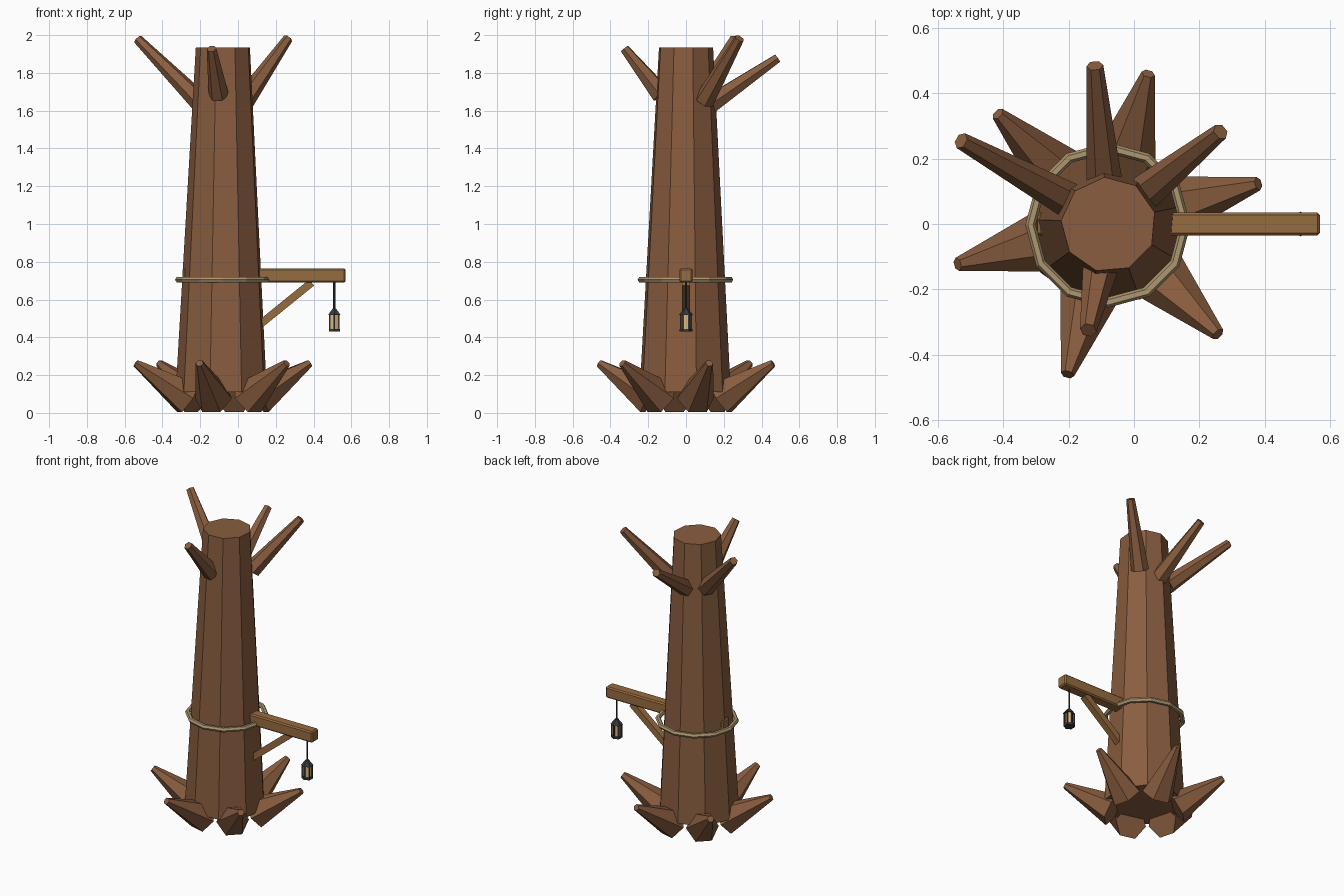
import bpy, bmesh
from math import sin, cos, radians, pi, hypot
from mathutils import Vector

if "Cube" in bpy.data.objects:
    bpy.data.objects.remove(bpy.data.objects["Cube"])


def material(name, color):
    m = bpy.data.materials.new(name)
    m.diffuse_color = (*color, 1)
    m.use_nodes = True
    m.node_tree.nodes["Principled BSDF"].inputs["Base Color"].default_value = m.diffuse_color
    return m


BARK = material("bark", (0.25, 0.11, 0.05))
WOOD = material("cut_wood", (0.31, 0.15, 0.05))
ROPE = material("rope", (0.42, 0.31, 0.16))
IRON = material("iron", (0.04, 0.04, 0.045))
GLOW = material("lantern_glass", (0.75, 0.5, 0.2))


def add_object(name, bm, mat):
    bmesh.ops.recalc_face_normals(bm, faces=bm.faces)
    mesh = bpy.data.meshes.new(name)
    bm.to_mesh(mesh)
    bm.free()
    mesh.materials.append(mat)
    ob = bpy.data.objects.new(name, mesh)
    bpy.context.collection.objects.link(ob)
    return ob


def taper(name, p0, p1, r0, r1, n, mat, phase=0):
    """Capped n-sided tapered prism from p0 to p1."""
    p0, p1 = Vector(p0), Vector(p1)
    d = (p1 - p0).normalized()
    upright = hypot(d.x, d.y) < 0.05
    side = Vector((1, 0, 0)) if upright else Vector((0, 0, 1)).cross(d).normalized()
    up = d.cross(side)
    bm = bmesh.new()
    rings = []
    for p, r in ((p0, r0), (p1, r1)):
        rings.append([bm.verts.new(p + r * (cos(a) * side + sin(a) * up))
                      for a in (radians(phase) + 2 * pi * i / n for i in range(n))])
    a, b = rings
    for i in range(n):
        j = (i + 1) % n
        bm.faces.new((a[i], a[j], b[j], b[i]))
    bm.faces.new(a[::-1])
    bm.faces.new(b)
    return add_object(name, bm, mat)


CX = -0.08

# Nine-sided trunk
taper("trunk", (-0.085, -0.008, 0.11), (-0.078, -0.002, 1.935), 0.246, 0.146, 9, BARK, 15)

# Six upturned roots
for i in range(6):
    a = radians(15 + 60 * i)
    taper(f"root_{i + 1}",
          (CX + 0.19 * cos(a), 0.19 * sin(a), 0.077),
          (CX + 0.477 * cos(a), 0.477 * sin(a), 0.263),
          0.1, 0.021, 6, BARK)

# Four bare branches: base, tip
branches = [
    ((-0.20, 0.073, 1.645), (-0.53, 0.255, 1.978)),
    ((0.035, 0.098, 1.655), (0.265, 0.283, 1.982)),
    ((-0.09, 0.125, 1.632), (-0.12, 0.485, 1.878)),
    ((-0.102, -0.13, 1.685), (-0.14, -0.325, 1.928)),
]
for i, (base, tip) in enumerate(branches):
    taper(f"branch_{i + 1}", base, tip, 0.055, 0.026, 6, BARK)

# Rope ring around the trunk
bm = bmesh.new()
N, M = 12, 6
ring = []
for i in range(N):
    a = 2 * pi * i / N
    loop = []
    for j in range(M):
        t = 2 * pi * j / M
        r = 0.237 + 0.016 * cos(t)
        loop.append(bm.verts.new((CX + r * cos(a), r * sin(a) - 0.003, 0.705 + 0.016 * sin(t))))
    ring.append(loop)
for i in range(N):
    for j in range(M):
        k, l = (i + 1) % N, (j + 1) % M
        bm.faces.new((ring[i][j], ring[k][j], ring[k][l], ring[i][l]))
add_object("rope_ring", bm, ROPE)

# Beam through the trunk, with chamfered edges
bm = bmesh.new()
bmesh.ops.create_cube(bm, size=1)
for v in bm.verts:
    v.co = Vector((0.1375 + v.co.x * 0.865, v.co.y * 0.07, 0.7275 + v.co.z * 0.074))
beam = add_object("beam", bm, WOOD)
bevel = beam.modifiers.new("chamfer", "BEVEL")
bevel.width = 0.008
bevel.segments = 1

# Diagonal brace under the beam
taper("brace", (0.085, 0, 0.443), (0.39, 0, 0.69), 0.029, 0.029, 4, WOOD, 45)

# Hanging lantern
LX = 0.51
taper("lantern_hanger", (LX, 0, 0.54), (LX, 0, 0.70), 0.006, 0.006, 6, IRON)
taper("lantern_cap", (LX, 0, 0.518), (LX, 0, 0.553), 0.038, 0.01, 6, IRON, 30)
taper("lantern_glass", (LX, 0, 0.44), (LX, 0, 0.52), 0.026, 0.026, 6, GLOW, 30)
taper("lantern_base", (LX, 0, 0.43), (LX, 0, 0.445), 0.034, 0.034, 6, IRON, 30)
for i in range(6):
    a = radians(30 + 60 * i)
    x, y = LX + 0.028 * cos(a), 0.028 * sin(a)
    taper(f"lantern_post_{i + 1}", (x, y, 0.44), (x, y, 0.522), 0.006, 0.006, 4, IRON, 45)
